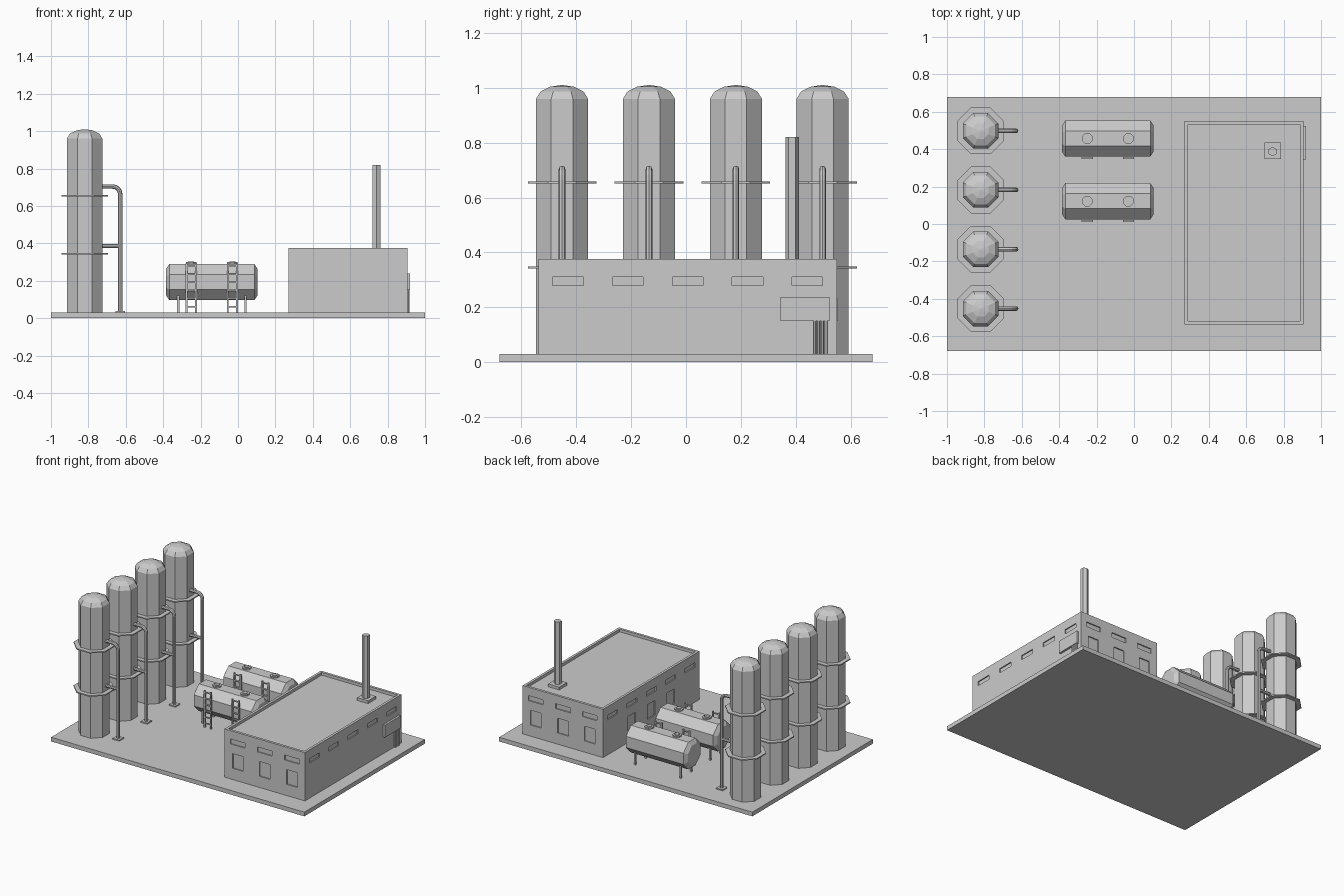
import bpy, bmesh, math
from mathutils import Matrix, Vector

if "Cube" in bpy.data.objects:
    bpy.data.objects.remove(bpy.data.objects["Cube"])


def finish(name, bm):
    bmesh.ops.recalc_face_normals(bm, faces=bm.faces)
    me = bpy.data.meshes.new(name)
    bm.to_mesh(me)
    bm.free()
    ob = bpy.data.objects.new(name, me)
    bpy.context.collection.objects.link(ob)
    return ob


def add_box(bm, x0, x1, y0, y1, z0, z1):
    m = Matrix.Translation(((x0 + x1) / 2, (y0 + y1) / 2, (z0 + z1) / 2))
    bmesh.ops.create_cube(bm, size=1, matrix=m @ Matrix.Diagonal((x1 - x0, y1 - y0, z1 - z0, 1)))


def box(name, *b):
    bm = bmesh.new()
    add_box(bm, *b)
    return finish(name, bm)


def lathe(name, prof, loc, n=8, axis='Z', turn=0.5, closed=False):
    """Revolve (apothem, height) pairs into an n-sided solid."""
    bm = bmesh.new()
    k = 1 / math.cos(math.pi / n)
    rings = [[bm.verts.new((r * k * math.cos(2 * math.pi * (i + turn) / n),
                            r * k * math.sin(2 * math.pi * (i + turn) / n), h))
              for i in range(n)] for r, h in prof]
    pairs = list(zip(rings, rings[1:]))
    if closed:
        pairs.append((rings[-1], rings[0]))
    else:
        bm.faces.new(rings[0])
        bm.faces.new(rings[-1])
    for a, b in pairs:
        for i in range(n):
            j = (i + 1) % n
            bm.faces.new((a[i], a[j], b[j], b[i]))
    m = Matrix.Translation(loc)
    if axis == 'X':
        m = m @ Matrix.Rotation(math.pi / 2, 4, 'Y')
    bm.transform(m)
    return finish(name, bm)


def pipe(name, pts, r):
    """Sweep an eight-sided tube through points lying in an xz plane."""
    bm = bmesh.new()
    pts = [Vector(p) for p in pts]
    rings = []
    for i, p in enumerate(pts):
        t = (pts[min(i + 1, len(pts) - 1)] - pts[max(i - 1, 0)]).normalized()
        side = Vector((0, 1, 0))
        up = t.cross(side)
        rings.append([bm.verts.new(p + r * (side * math.cos(a) + up * math.sin(a)))
                      for a in [math.pi / 4 * k for k in range(8)]])
    for a, b in zip(rings, rings[1:]):
        for k in range(8):
            bm.faces.new((a[k], a[(k + 1) % 8], b[(k + 1) % 8], b[k]))
    bm.faces.new(rings[0])
    bm.faces.new(rings[-1])
    return finish(name, bm)


G = 0.03
box("ground_slab", -1, 1, -0.68, 0.68, 0, G)

# Four tall towers with ring platforms and a drop pipe each
TX, PX = -0.82, -0.63
for i, y in enumerate((-0.452, -0.135, 0.182, 0.498)):
    lathe(f"tower_{i}", [(0.095, G), (0.095, 0.96), (0.078, 0.987), (0.043, 1.004), (0.004, 1.01)],
          (TX, y, 0))
    for z in (0.345, 0.655):
        lathe(f"tower_ring_{i}", [(0.094, z - .004), (0.125, z - .004), (0.125, z + .004), (0.094, z + .004)],
              (TX, y, 0), closed=True)
    bend = [(PX - 0.04 + 0.04 * math.sin(a), y, 0.664 + 0.04 * math.cos(a))
            for a in [math.pi / 8 * k for k in range(5)]]
    pipe(f"drop_pipe_{i}", [(TX + 0.08, y, 0.704)] + bend + [(PX, y, G)], 0.012)
    pipe(f"branch_pipe_{i}", [(TX + 0.08, y, 0.385), (PX, y, 0.385)], 0.011)
    box(f"pipe_foot_{i}", PX - 0.026, PX + 0.026, y - 0.026, y + 0.026, G, G + 0.008)

# Two horizontal storage tanks with legs, hatches and ladders
for i, y in enumerate((0.122, 0.457)):
    cx, h = -0.14, 0.245
    lathe(f"tank_{i}", [(0.07, -h), (0.097, -h + 0.018), (0.097, h - 0.018), (0.07, h)],
          (cx, y, 0.193), axis='X')
    bm = bmesh.new()
    for sx in (-1, 1):
        for sy in (-1, 1):
            x, ly = cx + sx * 0.18, y + sy * 0.06
            add_box(bm, x - .006, x + .006, ly - .006, ly + .006, G, 0.14)
    finish(f"tank_legs_{i}", bm)
    for x in (-0.25, -0.03):
        lathe(f"tank_hatch_{i}", [(0.028, 0.28), (0.028, 0.299), (0.016, 0.299), (0.016, 0.304)],
              (x, y, 0))
        bm = bmesh.new()
        yl = y - 0.105
        for s in (-1, 1):
            rx = x + s * 0.025
            add_box(bm, rx - .005, rx + .005, yl - .005, yl + .005, G, 0.292)
        for k in range(6):
            z = 0.06 + k * 0.044
            add_box(bm, x - .025, x + .025, yl - .004, yl + .004, z - .004, z + .004)
        finish(f"tank_ladder_{i}", bm)

# Building with a parapet roof
X0, X1, Y0, Y1, H = 0.27, 0.905, -0.537, 0.55, 0.375
hall = box("building", X0, X1, Y0, Y1, G, H)
D = 0.008
bm = bmesh.new()
add_box(bm, X0 + 0.018, X1 - 0.018, Y0 + 0.018, Y1 - 0.018, H - 0.02, H + 0.05)
# Window recesses on the short walls
for x in (0.375, 0.587, 0.803):
    for yw in (Y0, Y1):
        add_box(bm, x - .058, x + .058, yw - D, yw + D, 0.28, 0.315)
        add_box(bm, x - .042, x + .042, yw - D, yw + D, 0.11, 0.215)
# Window recesses on the long walls
for k in range(5):
    y = -0.43 + k * 0.218
    for xw in (X0, X1):
        add_box(bm, xw - D, xw + D, y - .056, y + .056, 0.28, 0.311)
    if 0 < k < 4:
        add_box(bm, X0 - D, X0 + D, y - .042, y + .042, 0.11, 0.215)
cut = finish("recess_cutter", bm)
mod = hall.modifiers.new("recesses", 'BOOLEAN')
mod.operation, mod.solver, mod.object = 'DIFFERENCE', 'EXACT', cut
bpy.context.view_layer.objects.active = hall
hall.select_set(True)
bpy.ops.object.modifier_apply(modifier=mod.name)
bpy.data.objects.remove(cut)

# Roof chimney
box("chimney_base", 0.697, 0.785, 0.347, 0.435, H - 0.022, H)
lathe("chimney", [(0.0217, H - 0.01), (0.0217, 0.82)], (0.741, 0.387, 0), n=6)

# Wall cabinet with conduits
box("wall_cabinet", X1 - 0.002, 0.92, 0.345, 0.523, 0.15, 0.238)
for k in range(4):
    lathe(f"conduit_{k}", [(0.005, G), (0.005, 0.152)], (X1 + 0.006, 0.47 + k * 0.0135, 0), n=6)
